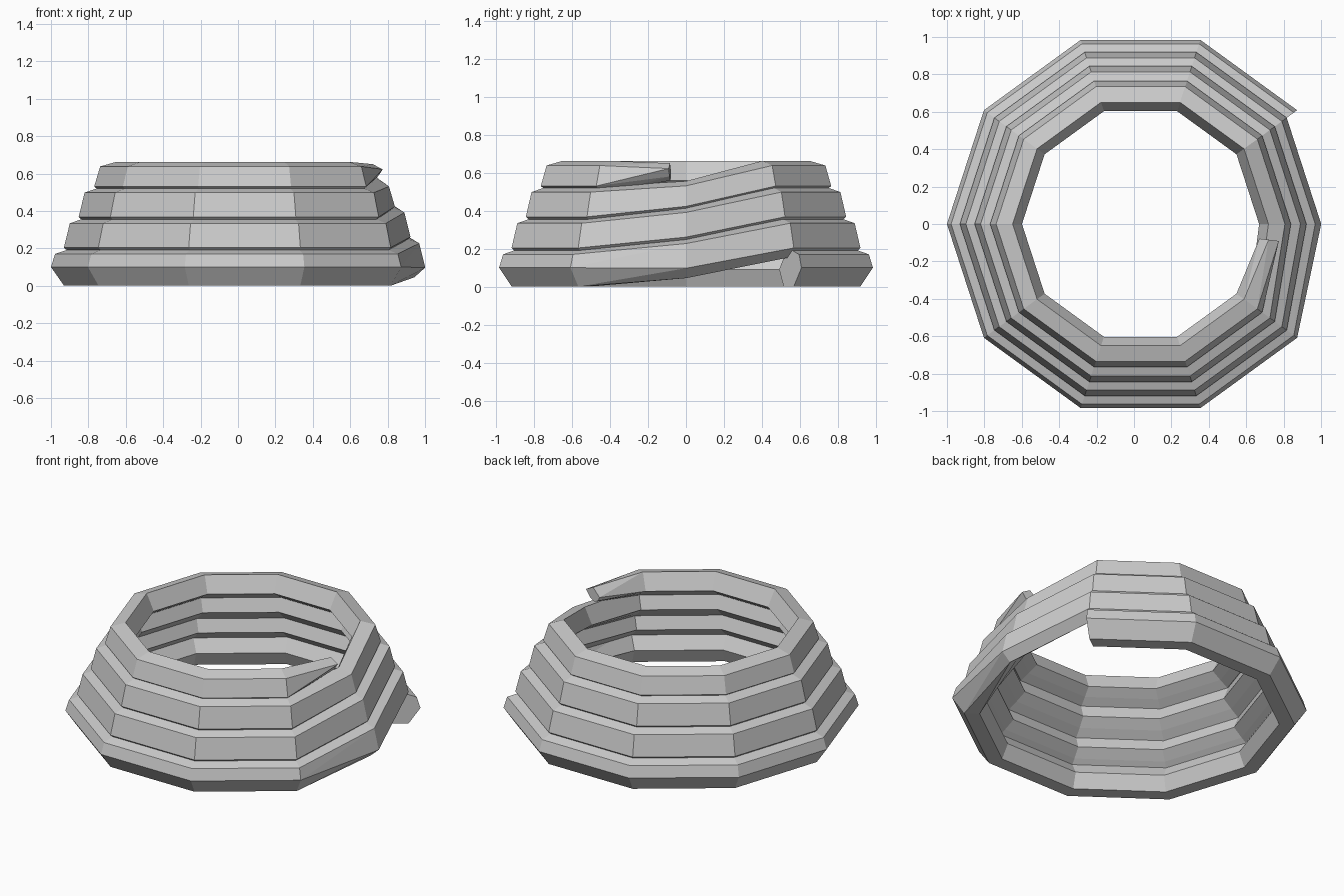
import bpy, bmesh
from math import cos, sin, radians

if "Cube" in bpy.data.objects:
    bpy.data.objects.remove(bpy.data.objects["Cube"])

CX = 0.035  # coil axis offset

# Six-sided cross-sections as (radius, height)
base = [(.965, .0), (1.035, .10), (1.013, .17), (.91, .205), (.835, .09), (.875, .0)]
turn = [(0, 0), (-.032, .13), (-.12, .16), (-.17, .036), (-.112, -.012), (-.058, -.052)]
tip = [(.715, .58), (.745, .622), (.69, .65), (.64, .60), (.65, .575), (.68, .56)]


def loop_section(r, z, squash=1.0, drop=0.0):
    return [(r + a, z - drop + b * squash) for a, b in turn]


# Upper turns: outer radius, height, vertical squash
turns = [(.966, .204, 1.0), (.887, .368, 1.0), (.804, .530, .83)]

# Stations along the coil: (angle, section); each turn is flat, then climbs at the right
stations = [(a, base) for a in range(36, 325, 36)]
for r, z, s in turns:
    stations.append((0, loop_section(r, z, s, .107)))
    stations += [(a, loop_section(r, z, s)) for a in range(36, 325, 36)]
stations.append((-7, tip))

# Skin the sections into one capped tube
bm = bmesh.new()
rings = []
for ang, sec in stations:
    c, s = cos(radians(ang)), sin(radians(ang))
    # the first climb must not dip below the ground
    rings.append([bm.verts.new((CX + r * c, r * s, max(z, .0))) for r, z in sec])
for k, (p, q) in enumerate(zip(rings, rings[1:])):
    for i in range(6):
        j = (i + 1) % 6
        a, b, c, d = p[i], q[i], q[j], p[j]
        if k == 8:                      # first climb twists: fold outwards
            bm.faces.new((a, b, d))
            bm.faces.new((b, c, d))
        elif k == len(rings) - 2:       # closing end twists back
            bm.faces.new((a, b, c))
            bm.faces.new((a, c, d))
        else:
            bm.faces.new((a, b, c, d))
bm.faces.new(rings[0])
bm.faces.new(rings[-1][::-1])
bmesh.ops.recalc_face_normals(bm, faces=bm.faces[:])

mesh = bpy.data.meshes.new("coiled_rope")
bm.to_mesh(mesh)
bm.free()
bpy.context.collection.objects.link(bpy.data.objects.new("coiled_rope", mesh))
